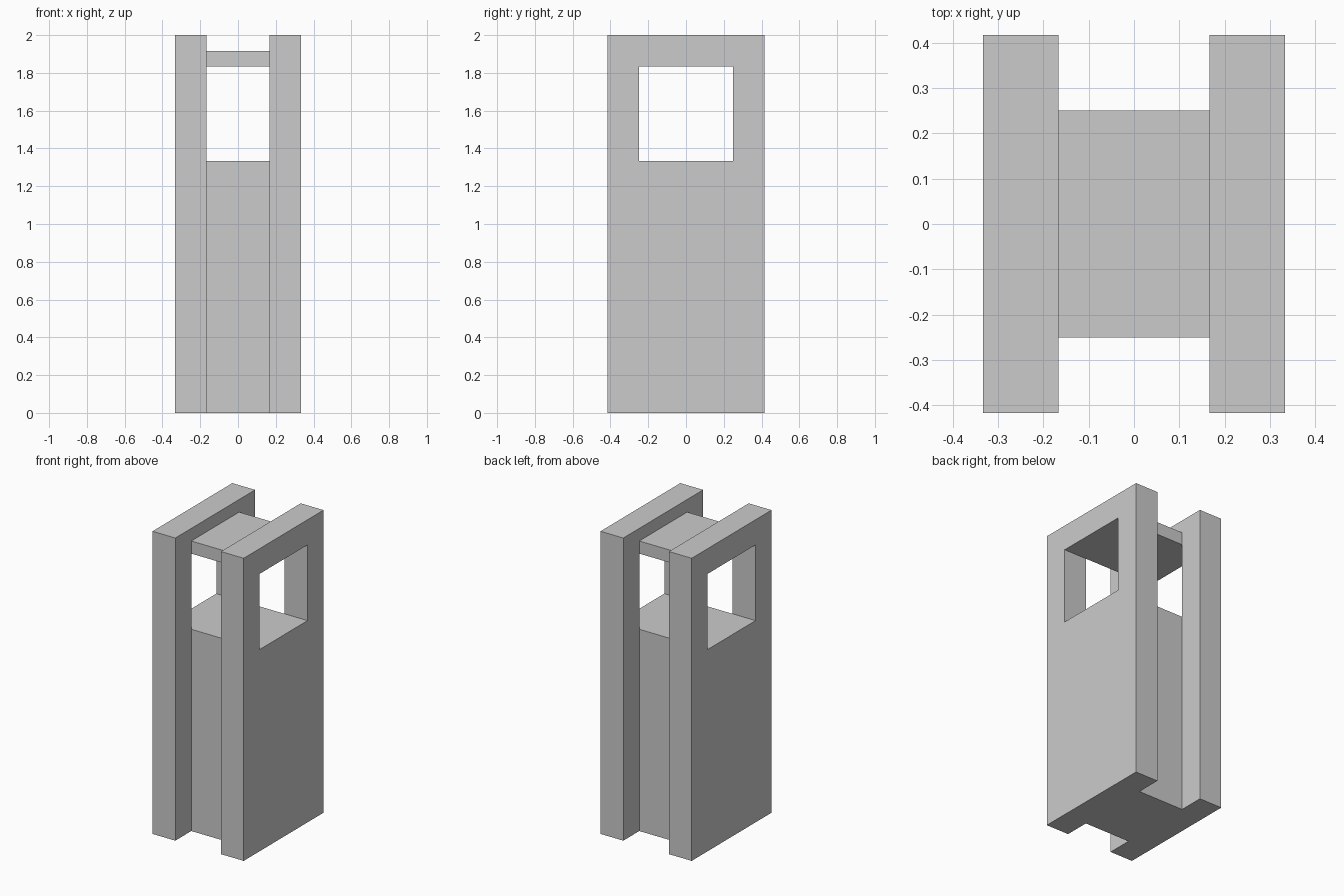
import bpy
import bmesh

if "Cube" in bpy.data.objects:
    bpy.data.objects.remove(bpy.data.objects["Cube"])

U = 1 / 12  # base module


def finish(name, bm):
    bmesh.ops.recalc_face_normals(bm, faces=bm.faces)
    mesh = bpy.data.meshes.new(name)
    bm.to_mesh(mesh)
    bm.free()
    obj = bpy.data.objects.new(name, mesh)
    bpy.context.collection.objects.link(obj)
    return obj


def box(name, x, y, z):
    bm = bmesh.new()
    bmesh.ops.create_cube(bm, size=1)
    for v in bm.verts:
        v.co = [lo + (c + 0.5) * (hi - lo) for c, (lo, hi) in zip(v.co, (x, y, z))]
    return finish(name, bm)


def windowed_plate(name, x0, x1, outer, hole):
    """Rectangular (y, z) plate with a rectangular window, extruded along x."""
    def corners(r):
        y, z0, z1 = r
        return [(-y, z0), (y, z0), (y, z1), (-y, z1)]

    bm = bmesh.new()
    rings = [[bm.verts.new((x, y, z)) for y, z in corners(r)]
             for x, r in ((x0, outer), (x1, outer), (x1, hole), (x0, hole))]
    for k in range(4):
        a, b = rings[k], rings[(k + 1) % 4]
        for i in range(4):
            j = (i + 1) % 4
            bm.faces.new((a[i], a[j], b[j], b[i]))
    return finish(name, bm)


# Side plates with windows
for name, s in (("left_side_plate", -1), ("right_side_plate", 1)):
    windowed_plate(name, s * 2 * U, s * 4 * U,
                   (5 * U, 0, 24 * U), (3 * U, 16 * U, 22 * U))

# Solid body and bridging roof slab between the plates
box("core_block", (-2 * U, 2 * U), (-3 * U, 3 * U), (0, 16 * U))
box("roof_slab", (-2 * U, 2 * U), (-3 * U, 3 * U), (22 * U, 23 * U))
